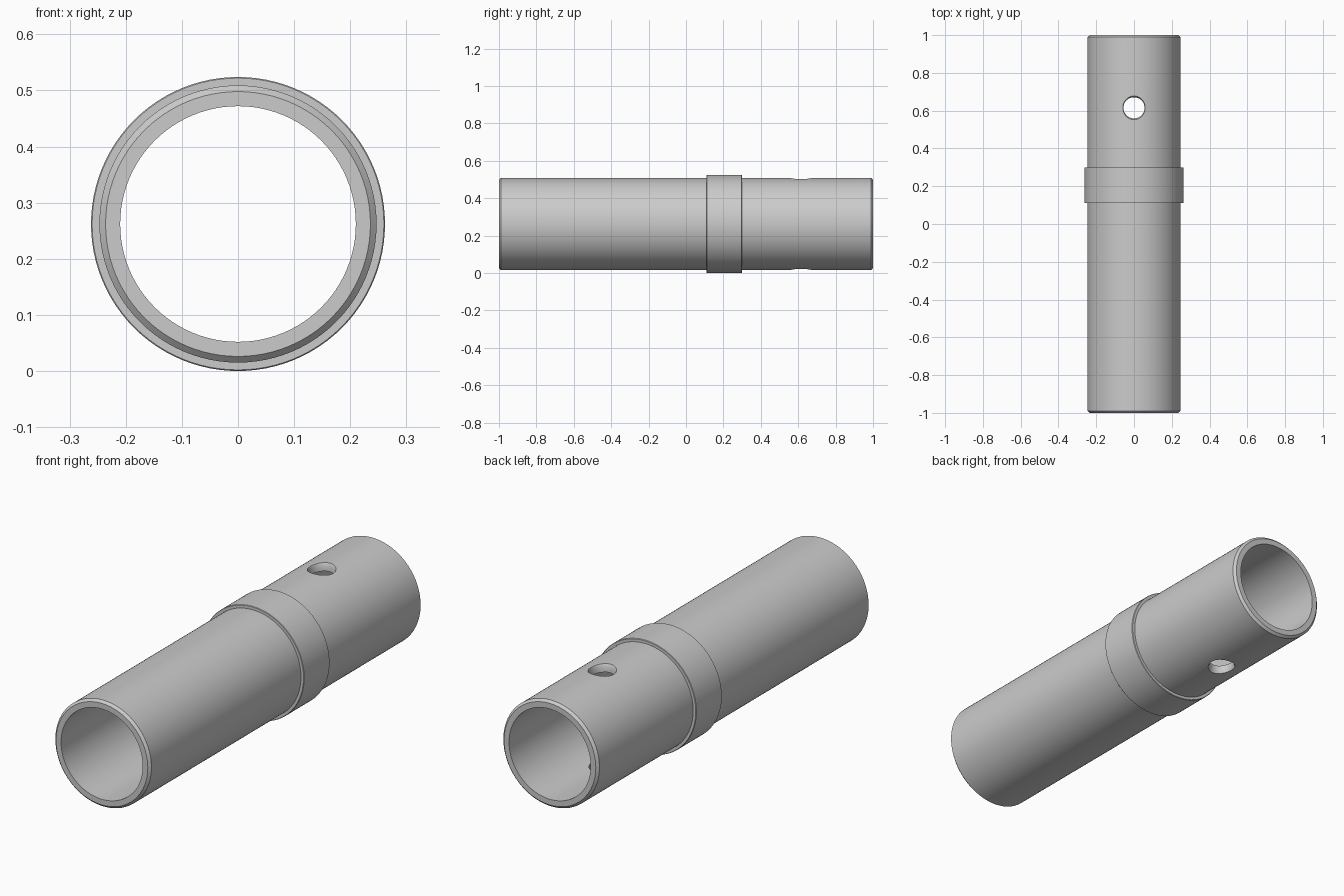
import bpy, bmesh
from math import tau, radians
from mathutils import Vector, Matrix

if "Cube" in bpy.data.objects:
    bpy.data.objects.remove(bpy.data.objects["Cube"])

R_IN, R_OUT, R_COLLAR = 0.21, 0.247, 0.262
BEVEL = 0.011
AXIS_Z = R_COLLAR


def lathe(name, profile, steps, matrix, closed_loop):
    """Revolve (radius, height) points around local z, then place with matrix."""
    bm = bmesh.new()
    rings = []
    for r, h in profile:
        rings.append([bm.verts.new(Matrix.Rotation(tau * i / steps, 3, 'Z') @ Vector((r, 0, h)))
                      for i in range(steps)])
    count = len(rings) if closed_loop else len(rings) - 1
    for k in range(count):
        a, b = rings[k], rings[(k + 1) % len(rings)]
        for i in range(steps):
            j = (i + 1) % steps
            bm.faces.new((a[i], a[j], b[j], b[i]))
    if not closed_loop:
        bm.faces.new(rings[0])
        bm.faces.new(rings[-1])
    bmesh.ops.transform(bm, matrix=matrix, verts=bm.verts)
    bmesh.ops.recalc_face_normals(bm, faces=bm.faces)
    mesh = bpy.data.meshes.new(name)
    bm.to_mesh(mesh)
    bm.free()
    obj = bpy.data.objects.new(name, mesh)
    bpy.context.collection.objects.link(obj)
    return obj


# Hollow tube with bevelled ends and a raised collar, lying along y
tube_profile = [
    (R_IN, -1), (R_OUT - BEVEL, -1), (R_OUT, -1 + BEVEL),
    (R_OUT, 0.11), (R_COLLAR - 0.002, 0.11), (R_COLLAR, 0.112),
    (R_COLLAR, 0.298), (R_COLLAR - 0.002, 0.30), (R_OUT, 0.30),
    (R_OUT, 1 - BEVEL), (R_OUT - BEVEL, 1), (R_IN, 1),
]
lay_down = Matrix.Translation((0, 0, AXIS_Z)) @ Matrix.Rotation(radians(-90), 4, 'X')
tube = lathe("collared_tube", tube_profile, 96, lay_down, True)

# Cross hole through both walls, slightly flared at the outer surface
hole_profile = [(0.067, -0.254), (0.056, -0.234), (0.056, 0.234), (0.067, 0.254)]
cutter = lathe("pin_hole_cutter", hole_profile, 48,
               Matrix.Translation((0, 0.615, AXIS_Z)), False)
cutter.hide_render = True
cutter.hide_viewport = False

cut = tube.modifiers.new("pin_hole", 'BOOLEAN')
cut.operation = 'DIFFERENCE'
cut.solver = 'EXACT'
cut.object = cutter

bpy.context.view_layer.objects.active = tube
tube.select_set(True)
bpy.ops.object.modifier_apply(modifier=cut.name)
bpy.data.objects.remove(cutter)
bpy.ops.object.shade_smooth_by_angle(angle=radians(30))
